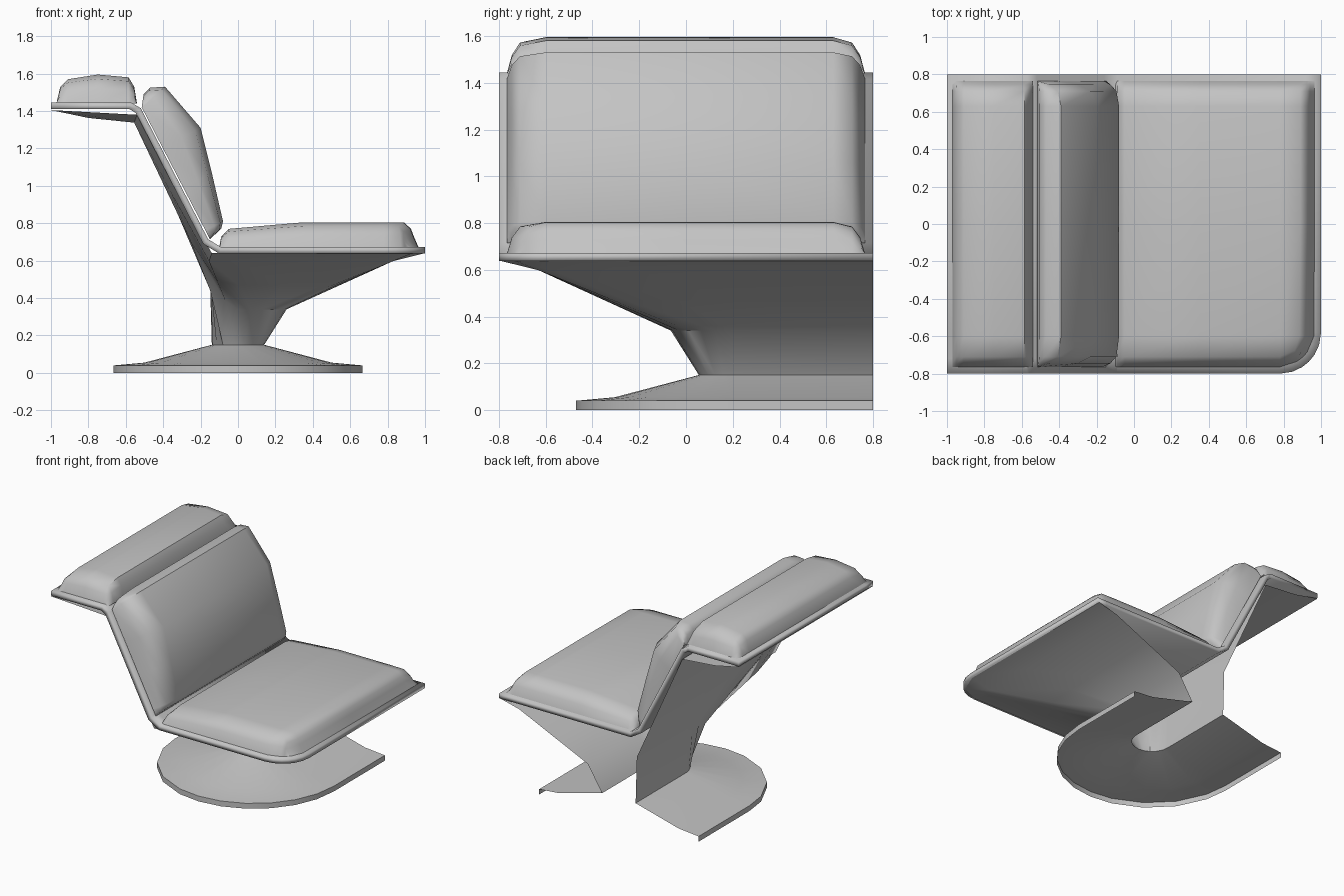
import bpy, bmesh, math
from mathutils import Vector

cube = bpy.data.objects.get("Cube")
if cube:
    bpy.data.objects.remove(cube, do_unlink=True)

grey = bpy.data.materials.new("soft_grey")
grey.use_nodes = True
color = (0.55, 0.55, 0.55, 1)
grey.diffuse_color = color
grey.node_tree.nodes["Principled BSDF"].inputs["Base Color"].default_value = color


def grid(name, rows, angle=35, cap=None):
    """Skin a list of equal-length point rows as a smooth surface."""
    bm = bmesh.new()
    vs = [[bm.verts.new(p) for p in row] for row in rows]
    for a, b in zip(vs, vs[1:]):
        for i in range(len(a) - 1):
            bm.faces.new((a[i], a[i + 1], b[i + 1], b[i]))
    if cap:
        cap(bm)
    mesh = bpy.data.meshes.new(name)
    bm.to_mesh(mesh)
    bm.free()
    mesh.materials.append(grey)
    ob = bpy.data.objects.new(name, mesh)
    bpy.context.collection.objects.link(ob)
    bpy.ops.object.select_all(action="DESELECT")
    ob.select_set(True)
    bpy.context.view_layer.objects.active = ob
    bpy.ops.object.shade_smooth_by_angle(angle=math.radians(angle))
    return ob


def round_corner(x, y, cx, cy):
    """Map the square front corner of the seat to a quarter circle."""
    dx, dy = x - cx, cy - y
    if dx > 0 and dy > 0:
        k = max(dx, dy) / math.hypot(dx, dy)
        return cx + dx * k, cy - dy * k
    return x, y


# Folded board: headrest, back and seat in one sheet
board = [(-1, 1.445), (-.57, 1.445), (-.52, 1.415), (-.16, .715), (-.09, .672),
         (.78, .672), (.85, .672), (.92, .672), (1, .672)]
rows = []
for y in (.8, -.58, -.65, -.72, -.8):
    row = []
    for x, z in board:
        px, py = round_corner(x, y, .78, -.58)
        row.append((px, py, z))
    rows.append(row)
sheet = grid("folded_board", rows, 25)
solid = sheet.modifiers.new("thickness", "SOLIDIFY")
solid.thickness = .035
solid.offset = -1
solid.use_even_offset = True
# Thickness must grow to the underside
if sheet.data.polygons[0].normal.z < 0:
    sheet.data.flip_normals()


# Cushions: a side profile that swells up from the board between both ends
LAYERS = [(-.765, 0), (-.745, .5), (-.71, .85), (-.6, 1), (0, 1),
          (.63, 1), (.71, .85), (.745, .5), (.765, 0)]


def cushion(name, profile, rounded=False):
    a, b = Vector(profile[0]), Vector(profile[-1])
    d = (b - a).normalized()
    length = (b - a).length
    rows = []
    for y, t in LAYERS:
        row = []
        for p in profile:
            p = Vector(p)
            base = a + d * min(max((p - a).dot(d), 0), length)
            q = base.lerp(p, t)
            x, py = round_corner(q.x, y, .765, -.565) if rounded else (q.x, y)
            row.append((x, py, q.y))
        rows.append(row)
    return grid(name, rows, 50)


cushion("headrest_cushion", [(-.97, 1.445), (-.95, 1.53), (-.91, 1.57), (-.75, 1.595),
                             (-.585, 1.58), (-.555, 1.53), (-.54, 1.44)])
cushion("back_cushion", [(-.515, 1.42), (-.505, 1.49), (-.47, 1.525), (-.39, 1.53),
                         (-.2, 1.31), (-.14, 1.07), (-.08, .81), (-.09, .77), (-.15, .715)])
cushion("seat_cushion", [(-.1, .672), (-.09, .73), (-.05, .77), (.35, .805), (.78, .805),
                         (.89, .803), (.925, .77), (.94, .73), (.965, .672)], True)


# Foot and pedestal share a U-shaped plan, open at the back
ANGLES = [0, 0, 15, 30, 45, 60, 75, 90, 105, 125, 145, 165, 180, 180]
LAST = len(ANGLES) - 1


def u_ring(r, z):
    ring = []
    for i, a in enumerate(ANGLES):
        t = math.radians(a)
        y = .8 if i in (0, LAST) else .195 - r * math.sin(t)
        ring.append(Vector((r * math.cos(t), y, z)))
    return ring


grid("foot", [u_ring(.665, 0), u_ring(.665, .04), u_ring(.5, .055), u_ring(.14, .15)])

# Pedestal edge follows the underside of the board
edge = [Vector(p) for p in (
    (1, .8, .64), (1, .195, .64), (1, -.2, .64), (1, -.58, .64), (.935, -.735, .64),
    (.78, -.8, .64), (.4, -.8, .64), (0, -.8, .64), (-.14, -.8, .64), (-.34, -.8, 1),
    (-.54, -.8, 1.38), (-1, -.8, 1.405), (-1, .195, 1.405), (-1, .8, 1.405))]

inset = []
for i, p in enumerate(edge):
    q = Vector((min(max(p.x, -.8), .83), max(p.y, -.63), p.z - .042))
    if 8 <= i <= 10:
        q.x -= .015
    inset.append(q)

waist = u_ring(.26, .34)
for p, a in zip(waist, ANGLES):
    p.x = max(p.x, -.15)
    p.z += .16 * min(1, max(0, (a - 90) / 55))

middle = [p.lerp(q, .5) for p, q in zip(waist, inset)]
for i in range(11, LAST + 1):
    middle[i] = Vector((-.53, inset[i].y, 1.34))

grid("pedestal_shell", [u_ring(.14, .15), waist, middle, inset, edge], 40)
